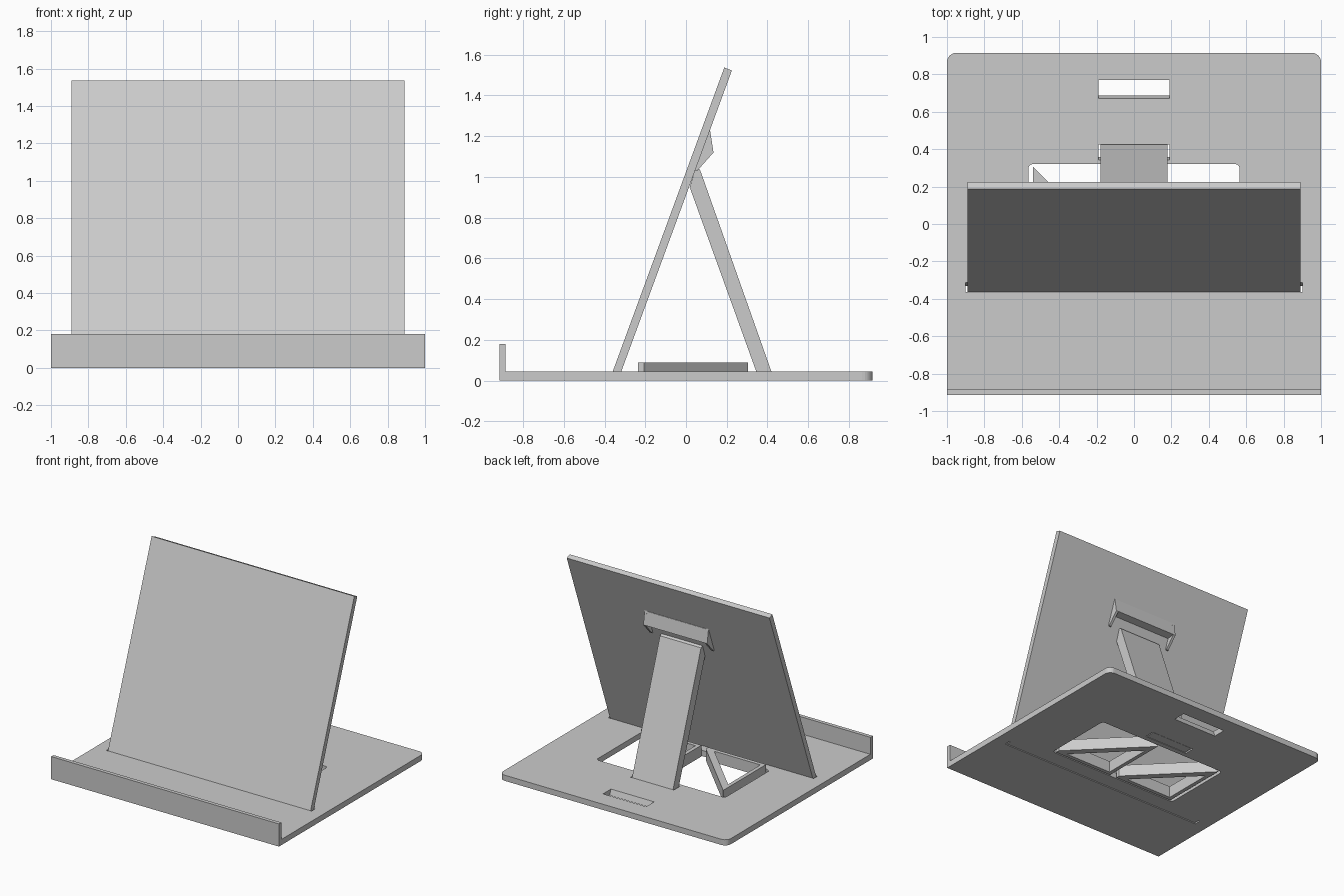
import bpy
import bmesh
import math
from mathutils import Vector

default_cube = bpy.data.objects.get("Cube")
if default_cube:
    bpy.data.objects.remove(default_cube, do_unlink=True)

grey = bpy.data.materials.new("plain grey")
grey.use_nodes = True
colour = (0.6, 0.6, 0.6, 1)
grey.diffuse_color = colour
grey.node_tree.nodes["Principled BSDF"].inputs["Base Color"].default_value = colour


def prism(name, points, offset):
    """Close a flat 3D outline into a solid swept along offset."""
    mesh = bpy.data.meshes.new(name)
    bm = bmesh.new()
    face = bm.faces.new([bm.verts.new(p) for p in points])
    swept = bmesh.ops.extrude_face_region(bm, geom=[face], use_keep_orig=True)
    moved = [v for v in swept["geom"] if isinstance(v, bmesh.types.BMVert)]
    bmesh.ops.translate(bm, verts=moved, vec=Vector(offset))
    bmesh.ops.recalc_face_normals(bm, faces=bm.faces)
    bm.to_mesh(mesh)
    bm.free()
    mesh.materials.append(grey)
    obj = bpy.data.objects.new(name, mesh)
    bpy.context.collection.objects.link(obj)
    return obj


def side_prism(name, profile, x0, x1):
    return prism(name, [(x0, y, z) for y, z in profile], (x1 - x0, 0, 0))


def flat_prism(name, outline, z0, z1):
    return prism(name, [(x, y, z0) for x, y in outline], (0, 0, z1 - z0))


def rounded_rect(x, y0, y1, front_r, back_r):
    """Outline symmetric about x = 0, with separate front and back corner radii."""
    corners = [(x, y1, back_r, 0), (-x, y1, back_r, 90),
               (-x, y0, front_r, 180), (x, y0, front_r, 270)]
    outline = []
    for cx, cy, r, start in corners:
        if r == 0:
            outline.append((cx, cy))
            continue
        mx, my = cx - math.copysign(r, cx), cy + (r if cy == y0 else -r)
        for i in range(7):
            a = math.radians(start + 15 * i)
            outline.append((mx + r * math.cos(a), my + r * math.sin(a)))
    return outline


def cut(target, cutter):
    mod = target.modifiers.new("cut", "BOOLEAN")
    mod.operation = "DIFFERENCE"
    mod.solver = "EXACT"
    mod.object = cutter
    bpy.context.view_layer.objects.active = target
    bpy.ops.object.modifier_apply(modifier=mod.name)
    bpy.data.objects.remove(cutter, do_unlink=True)


def slanted_slot(target, y0, y1, half_x, slope):
    """Cut a slot whose walls lean; y0 and y1 are measured on the top surface."""
    low, high = -0.05, 0.1
    profile = [(y + slope * (z - TOP), z)
               for y, z in ((y0, low), (y1, low), (y1, high), (y0, high))]
    cut(target, side_prism("slot_cutter", profile, -half_x, half_x))


TOP = 0.045
PANEL_SLOPE = 0.369
LEG_SLOPE = -0.355

# Base plate with centre opening and slots
base = flat_prism("base_plate", rounded_rect(1, -0.9, 0.915, 0, 0.05), 0, TOP)
cut(base, flat_prism("opening_cutter", rounded_rect(0.565, -0.245, 0.32, 0.025, 0.025), -0.1, 0.2))
slanted_slot(base, -0.364, -0.314, 0.9, PANEL_SLOPE)
slanted_slot(base, 0.343, 0.424, 0.19, LEG_SLOPE)
slanted_slot(base, 0.67, 0.77, 0.19, LEG_SLOPE)

# Front lip
side_prism("front_lip", [(-0.915, 0), (-0.885, 0), (-0.885, 0.18), (-0.915, 0.18)], -1, 1)

# Leaning back panel
side_prism("leaning_panel",
           [(-0.375, 0.003), (-0.333, 0.003), (0.225, 1.522), (0.188, 1.537)], -0.89, 0.89)

# Rear leg resting against the panel
side_prism("rear_leg",
           [(0.36, 0.003), (0.434, 0.003), (0.069, 1.035), (0.049, 1.045), (0.018, 0.95)],
           -0.18, 0.18)

# Hook on the back of the panel, with a pointed cheek at each end
side_prism("hook_bar", [(0.1, 1.235), (0.118, 1.225), (0.135, 1.12), (0.06, 1.11)], -0.27, 0.27)
for side, x in (("left", 0.26), ("right", -0.28)):
    side_prism(side + "_hook_cheek",
               [(0.1, 1.235), (0.118, 1.23), (0.135, 1.12), (0.055, 1.03), (0.03, 1.03)],
               x, x + 0.02)

# Hollow triangular frames lying in the opening
for side, x in (("left", 0.03), ("right", -0.54)):
    outer = [(x, -0.235), (x + 0.51, -0.235), (x + 0.51, -0.205), (x, 0.305)]
    inner = [(x + 0.03, -0.205), (x + 0.435, -0.205), (x + 0.03, 0.2)]
    frame = flat_prism(side + "_triangle_frame", outer, 0, 0.09)
    cut(frame, flat_prism("frame_cutter", inner, -0.1, 0.2))
